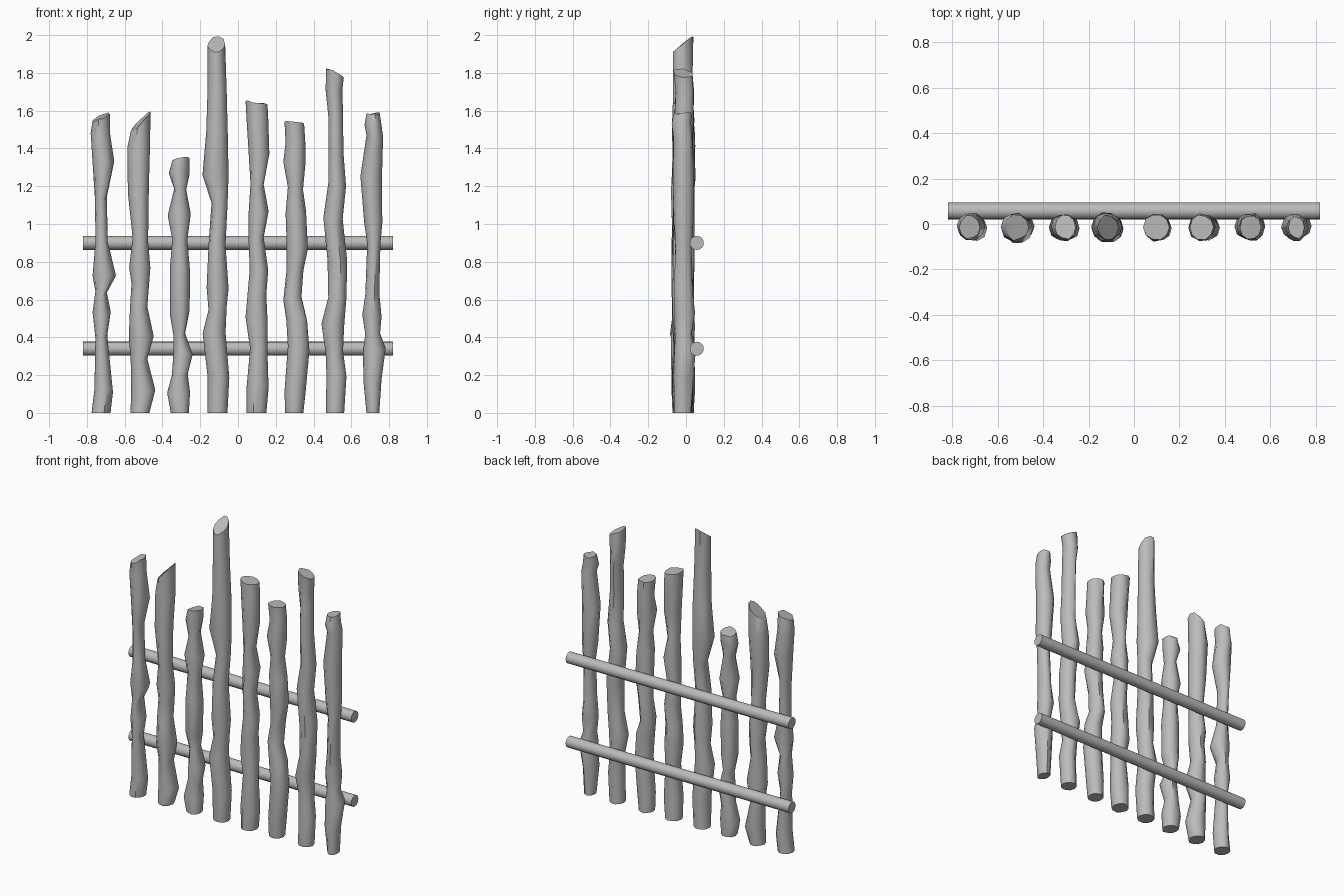
import bpy, bmesh, math, random

random.seed(4)
SIDES = 9
wood = bpy.data.materials.new("grey_wood")
wood.diffuse_color = (0.5, 0.5, 0.5, 1)


def finish(bm, name):
    bmesh.ops.recalc_face_normals(bm, faces=bm.faces)
    me = bpy.data.meshes.new(name)
    bm.to_mesh(me)
    bm.free()
    for p in me.polygons:
        p.use_smooth = True
    me.set_sharp_from_angle(angle=math.radians(48))
    me.materials.append(wood)
    ob = bpy.data.objects.new(name, me)
    bpy.context.collection.objects.link(ob)
    return ob


def post(name, x0, rings, sx=0.0, sy=0.0):
    """Gnarled stake: rings of (height, left reach, right reach) in hundredths;
    the top is cut with slopes sx and sy."""
    bm = bmesh.new()
    loops = []
    last = len(rings) - 1
    for i, (z, left, right) in enumerate(rings):
        cx, rx = x0 + (right - left) / 200, (right + left) / 200
        ry = 0.45 * rx + 0.031
        cy = -0.015 + (random.uniform(-0.008, 0.008) if 0 < i < last else 0)
        loop = []
        for k in range(SIDES * 2 - 8):
            a = math.tau * k / (SIDES * 2 - 8)
            dx = rx * math.cos(a)
            dy = ry * math.sin(a) * random.uniform(0.9, 1.12)
            zz = z / 100
            if i == last:
                zz += sx * dx + sy * dy + random.uniform(-0.006, 0.006)
            elif i > 0:
                zz += random.uniform(-0.015, 0.015)
            loop.append(bm.verts.new((cx + dx, cy + dy, zz)))
        loops.append(loop)
    for a, b in zip(loops, loops[1:]):
        for k in range(len(a)):
            n = (k + 1) % len(a)
            bm.faces.new((a[k], a[n], b[n], b[k]))
    bm.faces.new(loops[0])
    bm.faces.new(loops[-1])
    finish(bm, name)


# Stakes, left to right
post("stake_1", -0.72, [(0, 5.5, 4.5), (12, 4, 5.8), (40, 3.5, 2.8), (52, 5, 4.6), (63, 3.5, 2.6),
     (74, 5, 7.4), (91, 3.4, 3), (113, 3.8, 2.6), (132, 5, 6.5), (147, 6, 4.2), (156.5, 5, 4.2)], 0.45, 0.2)
post("stake_2", -0.52, [(0, 4.9, 5.1), (11, 4.6, 8.2), (28, 4.8, 4), (41, 5.8, 7.4), (56, 5.2, 4),
     (68, 4.4, 5), (78, 5.6, 5.6), (92, 3.8, 4.4), (118, 6.3, 4.8), (140, 6.6, 5.4), (154, 4.8, 5.7)], 1.0, 0.2)
post("stake_3", -0.31, [(0, 4.6, 5), (10, 6.5, 5.6), (20, 4, 4.4), (32, 3.2, 7), (42, 3.2, 3), (53, 5, 5.4),
     (76, 5, 5.6), (92, 3.8, 4.2), (105, 6.2, 6), (118, 2.8, 3.6), (127, 5.6, 5.2), (134.5, 3.8, 5.3)], 0.15, -0.1)
post("stake_4", -0.11, [(0, 5.2, 5.4), (20, 5.2, 6.4), (42, 7.7, 4.4), (55, 4.6, 5), (66, 5.6, 6),
     (90, 4.6, 4.4), (110, 3, 5.5), (125, 7.8, 6), (148, 5.8, 5.6), (170, 5.2, 5), (195, 5.2, 4.2)], 0.1, 0.8)
post("stake_5", 0.10, [(0, 5.5, 5), (14, 5.5, 6.2), (35, 3.6, 5.5), (50, 6, 5.6), (62, 5, 5),
     (76, 3.8, 6), (92, 4.4, 3.6), (106, 4.4, 6.2), (120, 3.4, 3.6), (137, 4.4, 6.6), (155, 5.4, 6), (164, 6, 5.6)],
     -0.12, -0.1)
post("stake_6", 0.30, [(0, 5, 4.6), (11, 5.4, 5.8), (34, 3.6, 7.8), (50, 4.4, 6.6), (61, 6, 3.6),
     (75, 4.2, 4.6), (88, 4.2, 7), (106, 4.8, 6), (119, 3.6, 4.4), (132, 6, 5.8), (144, 4.8, 5.6), (153.5, 5.4, 5)],
     -0.1, -0.05)
post("stake_7", 0.51, [(0, 4.4, 5.2), (20, 4.2, 6.4), (33, 4.6, 4.6), (46, 6.8, 5.2), (60, 3.2, 6.4),
     (80, 3.6, 6.8), (102, 5.8, 4.4), (120, 3.2, 6.2), (138, 3.2, 4.8), (158, 3.2, 4.6), (170, 4.6, 4.2),
     (180, 4.4, 5)], -0.4, -0.1)
post("stake_8", 0.71, [(0, 3, 3.8), (17, 4.6, 5), (33, 4.8, 7.2), (42, 3.6, 4.2), (52, 5.2, 5), (64, 3.6, 3.8),
     (88, 2.6, 4.4), (102, 4.2, 5.4), (125, 6.2, 5.2), (147, 3, 5.8), (153, 4, 5), (158.5, 3, 4)], 0.05, 0.05)

# Two round rails across the back
for name, z in (("lower_rail", 0.34), ("upper_rail", 0.90)):
    bm = bmesh.new()
    bmesh.ops.create_cone(bm, cap_ends=True, segments=16, radius1=0.037, radius2=0.037, depth=1.64)
    rail = finish(bm, name)
    rail.rotation_euler = (0, math.pi / 2, 0)
    rail.location = (0, 0.057, z)
